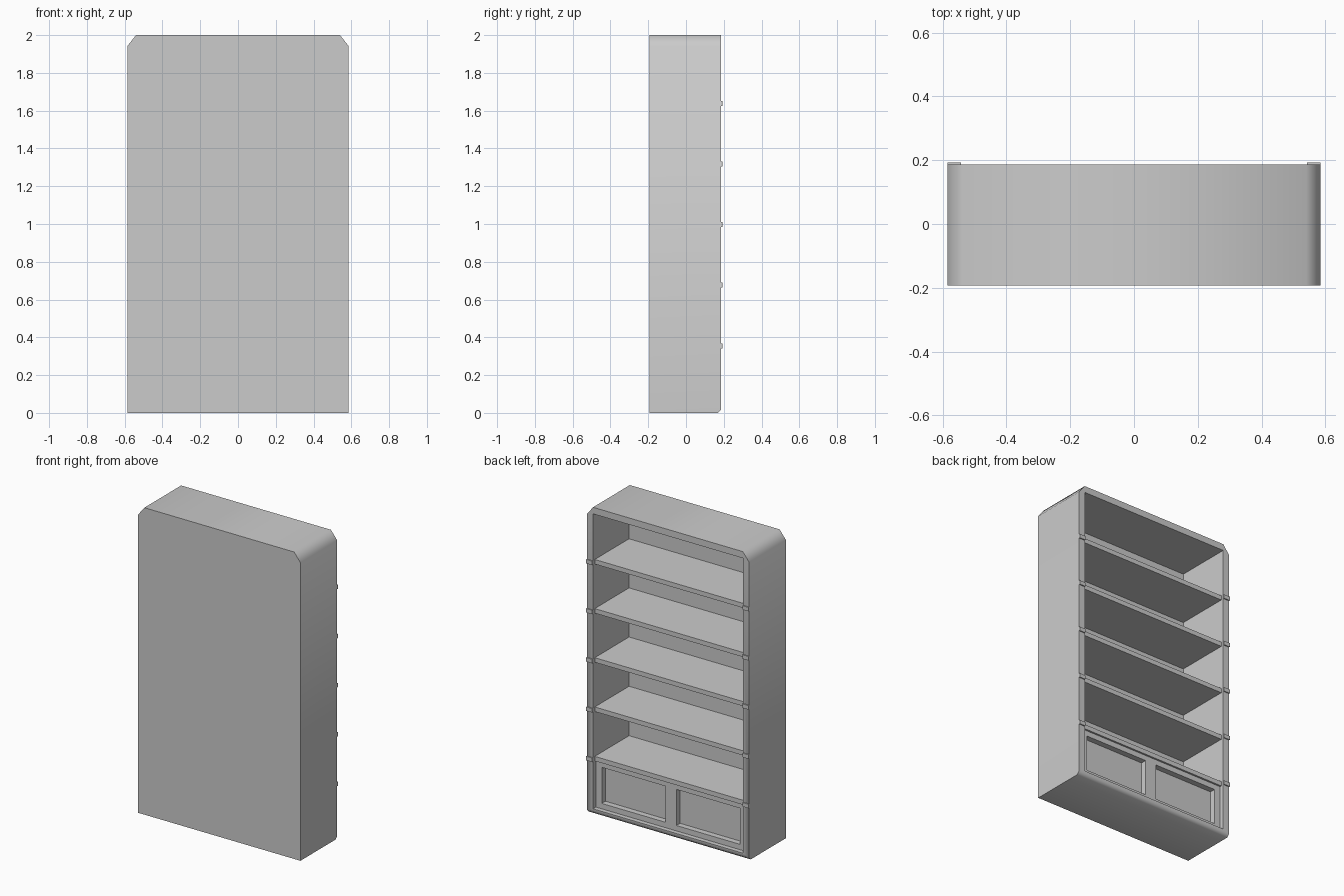
import bpy, bmesh

if "Cube" in bpy.data.objects:
    bpy.data.objects.remove(bpy.data.objects["Cube"])

W, IN = 0.585, 0.54            # outer and inner half widths
BACK, FRONT = -0.193, 0.186    # depth of the case


def make(name, bm):
    bmesh.ops.recalc_face_normals(bm, faces=bm.faces)
    mesh = bpy.data.meshes.new(name)
    bm.to_mesh(mesh)
    bm.free()
    ob = bpy.data.objects.new(name, mesh)
    bpy.context.collection.objects.link(ob)
    return ob


def box(name, x0, x1, y0, y1, z0, z1):
    bm = bmesh.new()
    bmesh.ops.create_cube(bm, size=1)
    for v in bm.verts:
        v.co = ((x0 + x1) / 2 + v.co.x * (x1 - x0),
                (y0 + y1) / 2 + v.co.y * (y1 - y0),
                (z0 + z1) / 2 + v.co.z * (z1 - z0))
    return make(name, bm)


# Case: clipped-corner outline extruded through the depth
outline = [(-W, 0), (W, 0), (W, 1.943), (IN, 2), (-IN, 2), (-W, 1.943)]
bm = bmesh.new()
face = bm.faces.new([bm.verts.new((x, BACK, z)) for x, z in outline])
ext = bmesh.ops.extrude_face_region(bm, geom=[face])
bmesh.ops.translate(bm, vec=(0, FRONT - BACK, 0),
                    verts=[g for g in ext["geom"] if isinstance(g, bmesh.types.BMVert)])
# Small chamfer along the lower open-side edge
low = [e for e in bm.edges
       if all(v.co.z < 0.01 and v.co.y > 0.1 for v in e.verts)]
bmesh.ops.bevel(bm, geom=low, offset=0.017, segments=1, affect='EDGES')
case = make("case", bm)

# Hollow out the case
cutter = box("case_opening_cutter", -IN, IN, BACK + 0.008, 0.4, 0.035, 1.957)
cutter.hide_render = True
mod = case.modifiers.new("opening", 'BOOLEAN')
mod.operation = 'DIFFERENCE'
mod.solver = 'EXACT'
mod.object = cutter
bpy.context.view_layer.objects.active = case
case.select_set(True)
bpy.ops.object.modifier_apply(modifier=mod.name)
bpy.data.objects.remove(cutter)
bpy.ops.object.shade_smooth_by_angle(angle=0.96)

# Shelves with a small clip on each upright
for i, z in enumerate((0.355, 0.677, 0.998, 1.318, 1.638)):
    box(f"shelf_{i + 1}", -IN, IN, BACK + 0.008, 0.168, z - 0.015, z + 0.015)
    for side, s in (("left", -1), ("right", 1)):
        xs = sorted((s * 0.542, s * W))
        box(f"shelf_clip_{side}_{i + 1}", *xs, FRONT - 0.006, 0.193, z - 0.013, z + 0.013)

# Cupboard face frame and recessed panels
Z0, Z1, Y0, Y1 = 0.035, 0.34, 0.11, 0.156
box("cupboard_bottom_rail", -IN, IN, Y0, Y1, Z0, Z0 + 0.035)
box("cupboard_top_rail", -IN, IN, Y0, Y1, Z1 - 0.035, Z1)
box("cupboard_middle_stile", -0.04, 0.04, Y0, Y1, Z0 + 0.035, Z1 - 0.035)
for side, s in (("left", -1), ("right", 1)):
    box(f"cupboard_stile_{side}", *sorted((s * 0.498, s * IN)), Y0, Y1, Z0 + 0.035, Z1 - 0.035)
    box(f"cupboard_panel_{side}", *sorted((s * 0.04, s * 0.498)), Y0, Y0 + 0.008,
        Z0 + 0.035, Z1 - 0.035)
